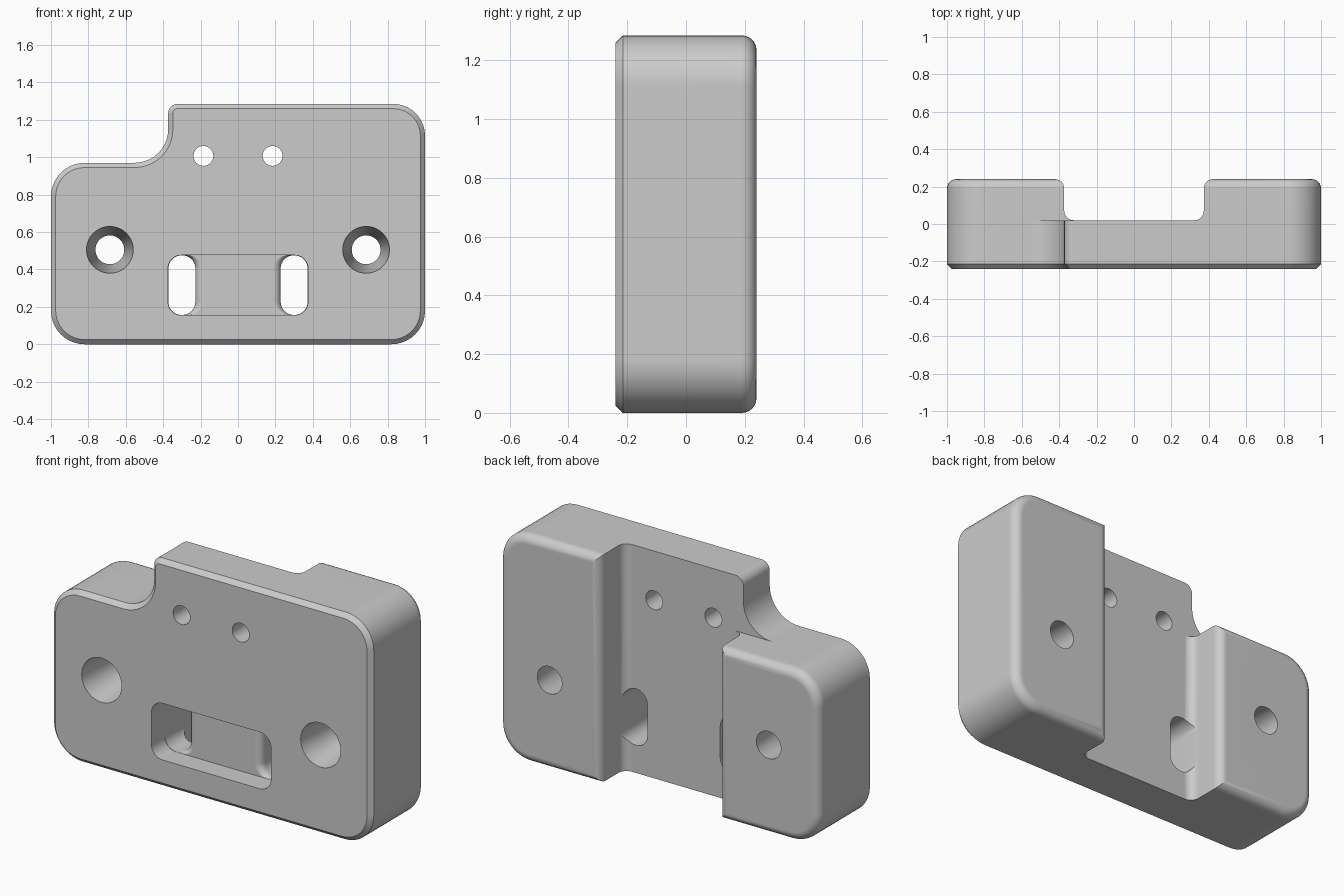
import bpy, bmesh, math

if "Cube" in bpy.data.objects:
    bpy.data.objects.remove(bpy.data.objects["Cube"])

FRONT, FLOOR, BACK = -0.24, 0.02, 0.24   # front face, channel floor, pad backs
INNER = 0.373                            # half width of the rear channel
HEIGHT, STEP = 1.285, 0.97

grey = bpy.data.materials.new("plain grey")
grey.diffuse_color = (0.6, 0.6, 0.6, 1)
grey.use_nodes = True
grey.node_tree.nodes["Principled BSDF"].inputs["Base Color"].default_value = grey.diffuse_color


def rounded(corners, n=10):
    """Closed outline from (x, z, radius) right-angled corners, counter-clockwise."""
    pts = []
    for i, (x, z, r) in enumerate(corners):
        if r == 0:
            pts.append((x, z))
            continue
        px, pz, _ = corners[i - 1]
        nx, nz, _ = corners[(i + 1) % len(corners)]
        lp, ln = math.hypot(px - x, pz - z), math.hypot(nx - x, nz - z)
        u = ((px - x) / lp, (pz - z) / lp)
        v = ((nx - x) / ln, (nz - z) / ln)
        for k in range(n + 1):
            t = math.pi / 2 * k / n
            a, b = r * (1 - math.sin(t)), r * (1 - math.cos(t))
            pts.append((x + u[0] * a + v[0] * b, z + u[1] * a + v[1] * b))
    return pts


def box_outline(x0, x1, z0, z1, r):
    return rounded([(x0, z0, r), (x1, z0, r), (x1, z1, r), (x0, z1, r)])


def circle(x, z, r, n=40):
    return [(x + r * math.cos(2 * math.pi * i / n), z + r * math.sin(2 * math.pi * i / n))
            for i in range(n)]


def loft(name, rows, bevel_y=None, width=0, segments=1):
    """Solid through (y, outline) rows, optionally bevelling the rim at bevel_y."""
    bm = bmesh.new()
    rings = [[bm.verts.new((x, y, z)) for x, z in outline] for y, outline in rows]
    n = len(rings[0])
    for a, b in zip(rings, rings[1:]):
        for i in range(n):
            j = (i + 1) % n
            bm.faces.new((a[i], a[j], b[j], b[i]))
    bm.faces.new(rings[0])
    bm.faces.new(rings[-1])
    bmesh.ops.recalc_face_normals(bm, faces=bm.faces)
    if bevel_y is not None:
        rim = [e for e in bm.edges if all(abs(v.co.y - bevel_y) < 1e-5 for v in e.verts)]
        bmesh.ops.bevel(bm, geom=rim, offset=width, segments=segments,
                        profile=0.5, affect='EDGES')
    mesh = bpy.data.meshes.new(name)
    bm.to_mesh(mesh)
    bm.free()
    mesh.materials.append(grey)
    ob = bpy.data.objects.new(name, mesh)
    bpy.context.collection.objects.link(ob)
    return ob


def corner_fillet(name, side, height, r=0.05):
    """Concave strip between a pad wall and the channel floor."""
    arc = [(INNER - r + r * math.sin(t), FLOOR + r - r * math.cos(t))
           for t in [math.pi / 2 * k / 8 for k in range(9)]]
    prof = [(INNER + 0.03, FLOOR - 0.03), (INNER - r, FLOOR - 0.03)] + arc
    prof.append((INNER + 0.03, FLOOR + r))
    ob = loft(name, [(0, prof), (height, prof)])
    for v in ob.data.vertices:      # loft axis becomes z, profile lies in plan
        x, h, y = v.co
        v.co = (side * x, y, h)
    bm = bmesh.new()
    bm.from_mesh(ob.data)
    bmesh.ops.recalc_face_normals(bm, faces=bm.faces)
    bm.to_mesh(ob.data)
    bm.free()
    return ob


def combine(target, tool, operation):
    mod = target.modifiers.new(tool.name, 'BOOLEAN')
    mod.operation, mod.solver, mod.object = operation, 'EXACT', tool
    bpy.context.view_layer.objects.active = target
    bpy.ops.object.modifier_apply(modifier=mod.name)
    bpy.data.objects.remove(tool)


# Stepped front plate with a chamfered front rim
plate = rounded([(-1, 0, 0.18), (1, 0, 0.18), (1, HEIGHT, 0.17),
                 (-INNER, HEIGHT, 0.05), (-INNER, STEP, 0.18), (-1, STEP, 0.18)])
body = loft("mounting_block", [(FRONT, plate), (FLOOR, plate)], FRONT, 0.025)

# Rear pads with rounded back rims
left = rounded([(-1, 0, 0.18), (-INNER, 0, 0), (-INNER, STEP, 0), (-1, STEP, 0.18)])
right = rounded([(INNER, 0, 0), (1, 0, 0.18), (1, HEIGHT, 0.17), (INNER, HEIGHT, 0)])
for name, outline in (("left_pad", left), ("right_pad", right)):
    combine(body, loft(name, [(FLOOR, outline), (BACK, outline)], BACK, 0.05, 6), 'UNION')
for name, side, h in (("left_fillet", -1, STEP), ("right_fillet", 1, HEIGHT)):
    combine(body, corner_fillet(name, side, h), 'UNION')

# Tapered screw holes and small pin holes
for s in (-1, 1):
    x = 0.685 * s
    combine(body, loft("screw_hole", [(FRONT - 0.02, circle(x, 0.505, 0.127)),
                                      (BACK + 0.02, circle(x, 0.505, 0.075))]), 'DIFFERENCE')
    pin = circle(0.185 * s, 1.007, 0.053)
    combine(body, loft("pin_hole", [(-0.3, pin), (0.3, pin)]), 'DIFFERENCE')

# Strap slots whose inner edge rolls over onto the recessed bridge
BRIDGE, ROLL = -0.12, 0.04
for s in (-1, 1):
    rows = [(BRIDGE - 0.003, ROLL)]
    for k in range(7):
        t = math.pi / 2 * k / 6
        rows.append((BRIDGE + ROLL * (1 - math.cos(t)), ROLL * (1 - math.sin(t))))
    rows.append((0.3, 0))
    rows = [(y, [(s * x, z) for x, z in box_outline(0.228 - d, 0.372, 0.157, 0.475, 0.07)])
            for y, d in rows]
    combine(body, loft("strap_slot", rows), 'DIFFERENCE')

# Front pocket above the bridge
pocket = box_outline(-0.374, 0.374, 0.156, 0.476, 0.07)
combine(body, loft("front_pocket", [(-0.3, pocket), (BRIDGE, pocket)]), 'DIFFERENCE')

# Smooth rounds, crisp edges
bpy.ops.object.select_all(action='DESELECT')
body.select_set(True)
bpy.context.view_layer.objects.active = body
bpy.ops.object.shade_smooth_by_angle(angle=math.radians(30))
weighted = body.modifiers.new("even_shading", 'WEIGHTED_NORMAL')
weighted.keep_sharp = True
